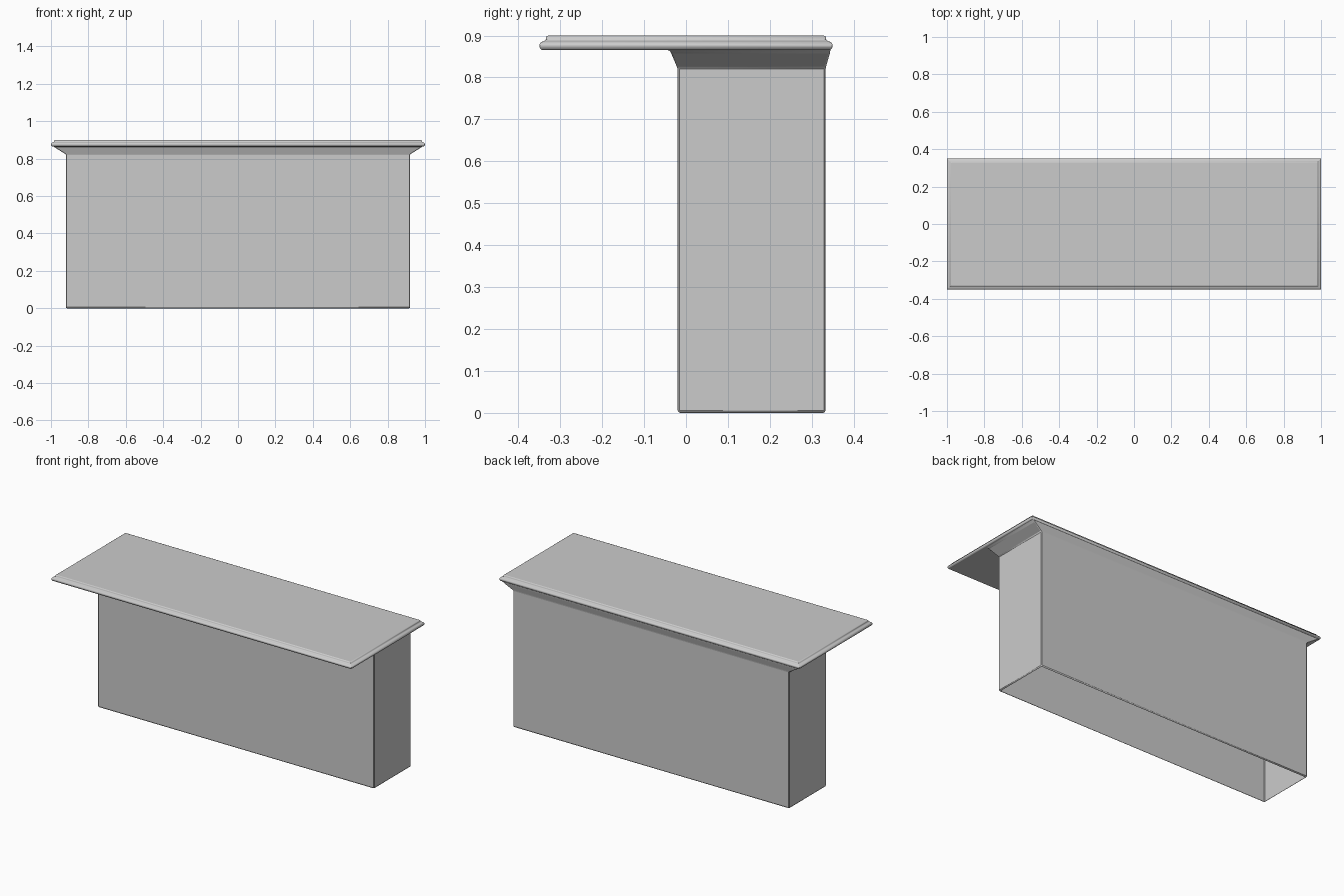
import bpy, bmesh

if "Cube" in bpy.data.objects:
    bpy.data.objects.remove(bpy.data.objects["Cube"])


def loft(name, rings, chamfer, cap_first=False):
    """Skin a stack of rectangles (half_x, front_y, back_y, z) with small chamfered corners."""
    bm = bmesh.new()
    loops = []
    c = chamfer
    for hx, y0, y1, z in rings:
        pts = [(-hx + c, y0), (hx - c, y0), (hx, y0 + c), (hx, y1 - c),
               (hx - c, y1), (-hx + c, y1), (-hx, y1 - c), (-hx, y0 + c)]
        loops.append([bm.verts.new((x, y, z)) for x, y in pts])
    if cap_first:
        bm.faces.new(loops[0])
    for a, b in zip(loops, loops[1:]):
        for i in range(8):
            j = (i + 1) % 8
            bm.faces.new((a[i], b[i], b[j], a[j]))
    bm.normal_update()
    mesh = bpy.data.meshes.new(name)
    bm.to_mesh(mesh)
    bm.free()
    obj = bpy.data.objects.new(name, mesh)
    bpy.context.collection.objects.link(obj)
    bpy.context.view_layer.objects.active = obj
    obj.select_set(True)
    bpy.ops.object.shade_smooth_by_angle(angle=0.7)
    obj.select_set(False)
    # Broad panels stay perfectly flat, only the narrow edge strips are smooth
    for p in mesh.polygons:
        if p.area > 0.02:
            p.use_smooth = False
    return obj


# Ring where the worktop underside meets the flared neck of the body
neck = (0.988, -0.045, 0.345, 0.866)

# Worktop: inset for each ring of the stepped, rounded edge, from the top down
edge = [(0.022, 0.900), (0.018, 0.8985), (0.016, 0.895), (0.016, 0.891),
        (0.014, 0.888), (0.009, 0.886), (0.004, 0.884), (0.001, 0.880),
        (0.0, 0.876), (0.001, 0.872), (0.003, 0.868), (0.005, 0.866)]
loft("worktop", [(1 - d, -0.35 + d, 0.35 - d, z) for d, z in edge] + [neck],
     0.002, cap_first=True)

# Body: flared neck, straight walls, rounded bottom lip, open underneath
loft("counter_body", [
    neck,
    (0.984, -0.038, 0.344, 0.863),
    (0.975, -0.035, 0.343, 0.857),
    (0.925, -0.022, 0.334, 0.826),
    (0.920, -0.020, 0.333, 0.820),
    (0.920, -0.020, 0.333, 0.006),
    (0.918, -0.018, 0.331, 0.002),
    (0.914, -0.014, 0.327, 0.000)], 0.004)
